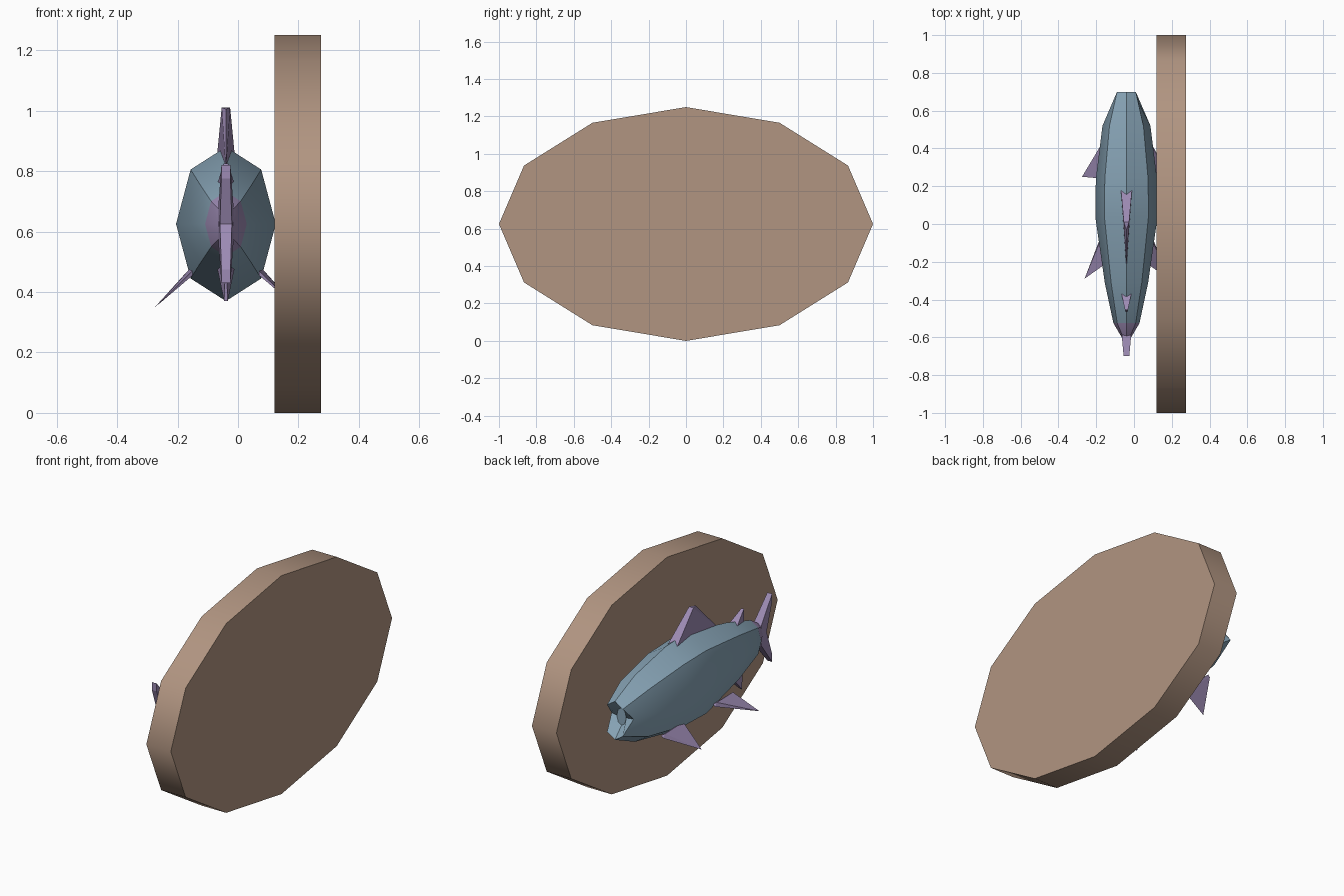
import bpy, bmesh, math

if "Cube" in bpy.data.objects:
    bpy.data.objects.remove(bpy.data.objects["Cube"])

CX, CZ = -0.04, 0.625  # fish axis


def material(name, rgb):
    m = bpy.data.materials.new(name)
    m.use_nodes = True
    m.diffuse_color = (*rgb, 1)
    m.node_tree.nodes["Principled BSDF"].inputs["Base Color"].default_value = (*rgb, 1)
    return m


WOOD = material("light_wood", (0.44, 0.30, 0.22))
BLUE = material("fish_blue", (0.25, 0.38, 0.48))
PURPLE = material("fin_purple", (0.34, 0.26, 0.46))


def make(name, bm, mats, smooth=None):
    bmesh.ops.recalc_face_normals(bm, faces=bm.faces)
    mesh = bpy.data.meshes.new(name)
    bm.to_mesh(mesh)
    bm.free()
    for m in mats:
        mesh.materials.append(m)
    ob = bpy.data.objects.new(name, mesh)
    bpy.context.collection.objects.link(ob)
    if smooth:
        bpy.ops.object.select_all(action='DESELECT')
        ob.select_set(True)
        bpy.context.view_layer.objects.active = ob
        bpy.ops.object.shade_smooth_by_angle(angle=math.radians(smooth))
    return ob


def fin(name, points):
    """Solid fin around points given relative to the fish axis."""
    bm = bmesh.new()
    verts = [bm.verts.new((CX + x, y, CZ + z)) for x, y, z in points]
    res = bmesh.ops.convex_hull(bm, input=verts)
    loose = [v for v in res["geom_interior"] if isinstance(v, bmesh.types.BMVert)]
    bmesh.ops.delete(bm, geom=loose, context='VERTS')
    return make(name, bm, [PURPLE])


def pair(w, y, z):
    return [(-w, y, z), (w, y, z)]


# Twelve-sided oval plaque
bm = bmesh.new()
ring = [(math.cos(i * math.pi / 6), CZ + 0.625 * math.sin(i * math.pi / 6)) for i in range(12)]
face = bm.faces.new([bm.verts.new((0.12, y, z)) for y, z in ring])
ext = bmesh.ops.extrude_face_region(bm, geom=[face], use_keep_orig=True)
bmesh.ops.translate(bm, vec=(0.155, 0, 0),
                    verts=[v for v in ext["geom"] if isinstance(v, bmesh.types.BMVert)])
make("plaque", bm, [WOOD], 60)

# Eight-sided body: rings of (y, half width, half height), open mouth to tail root
RINGS = [(0.64, 0.03, 0.05), (0.70, 0.07, 0.11), (0.52, 0.127, 0.19), (0.24, 0.162, 0.248),
         (0.04, 0.165, 0.255), (-0.31, 0.115, 0.175), (-0.525, 0.069, 0.107),
         (-0.60, 0.025, 0.06)]
bm = bmesh.new()
loops = []
for k, (y, w, h) in enumerate(RINGS):
    loop = []
    for i in range(8):
        a = i * math.pi / 4
        back = 0.07 if k == 1 and i % 4 == 0 else 0  # mouth corners sit back
        loop.append(bm.verts.new((CX + w * math.cos(a), y - back, CZ + h * math.sin(a))))
    loops.append(loop)
for a, b in zip(loops, loops[1:]):
    for i in range(8):
        j = (i + 1) % 8
        f = bm.faces.new((a[i], a[j], b[j], b[i]))
        f.material_index = int(f.calc_center_median().y < -0.53)
bm.faces.new(loops[0])
bm.faces.new(loops[-1]).material_index = 1
make("fish_body", bm, [BLUE, PURPLE], 31)

# Forked tail
for side, s in (("upper", 1), ("lower", -1)):
    fin(side + "_tail_lobe", pair(0.025, -0.58, -0.01 * s) + pair(0.025, -0.59, 0.06 * s)
        + pair(0.02, -0.64, -0.01 * s) + pair(0.015, -0.70, 0.195 * s)
        + pair(0.015, -0.70, 0.15 * s))

# Fins along the back and belly
fin("dorsal_fin", pair(0.03, 0.19, 0.22) + pair(0.014, 0.01, 0.385)
    + [(0, -0.03, 0.38), (0, -0.24, 0.17)])
fin("rear_dorsal_fin", pair(0.026, -0.37, 0.14) + pair(0.008, -0.455, 0.20) + [(0, -0.47, 0.10)])
fin("anal_fin", pair(0.028, -0.33, -0.15) + pair(0.006, -0.44, -0.255) + [(0, -0.46, -0.10)])

# Paired side fins: base front, base rear, tip position
for name, front, rear, bx, tip in (("pectoral_fin", 0.44, 0.24, 0.11, (0.235, 0.25, -0.275)),
                                   ("pelvic_fin", -0.03, -0.21, 0.11, (0.222, -0.29, -0.265))):
    for side, s in (("left", 1), ("right", -1)):
        base = [(s * (bx + d), y, -0.155 - d) for y in (front, rear) for d in (0, 0.012)]
        base += [(s * bx, rear, -0.17), (s * (bx + 0.012), front - 0.02, -0.15)]
        fin(side + "_" + name, base + [(s * tip[0], tip[1], tip[2])])
